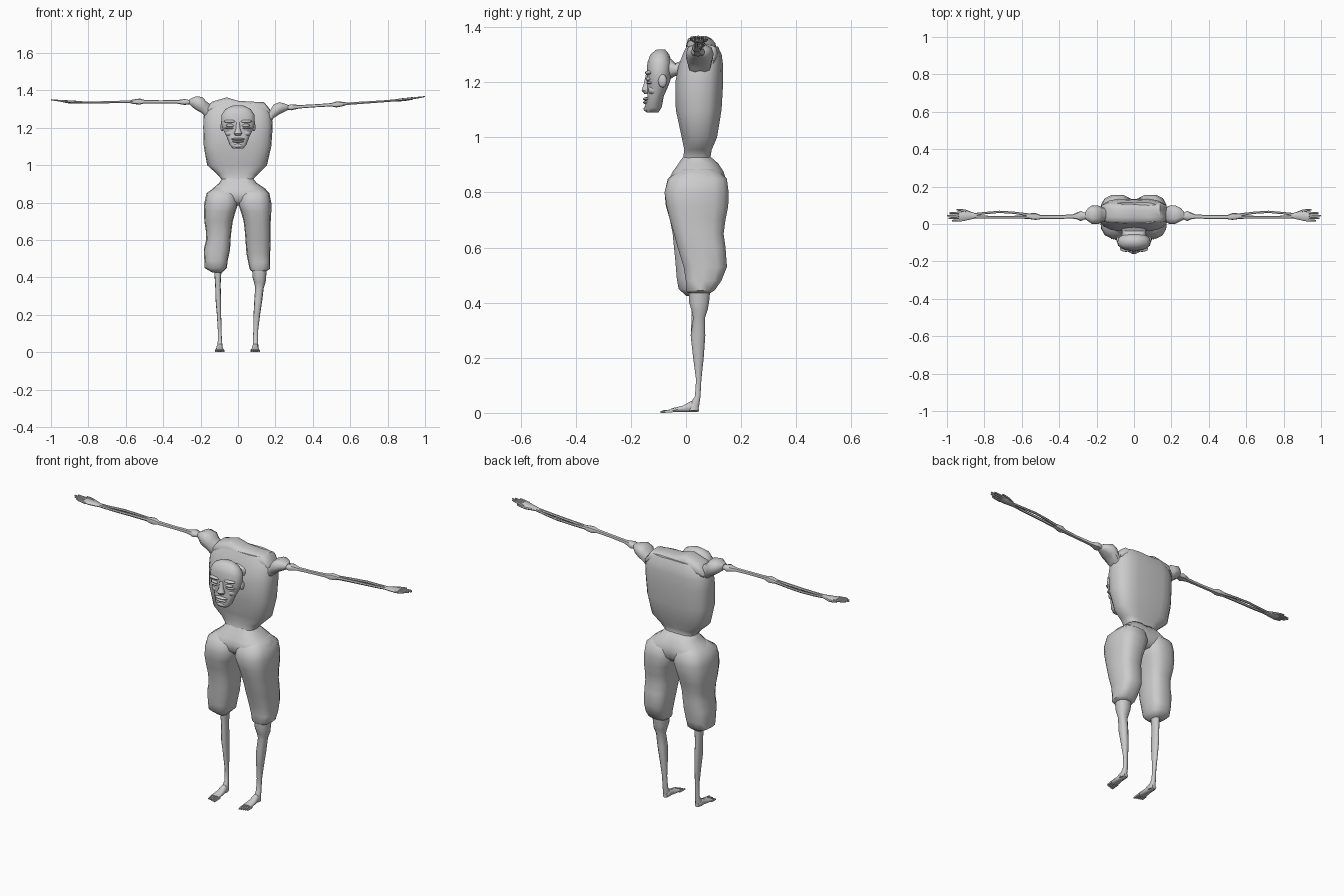
import bpy, bmesh, math
from mathutils import Matrix

grey = bpy.data.materials.new("plain grey")
grey.diffuse_color = (0.6, 0.6, 0.6, 1)


def finish(name, bm, angle=50):
    bmesh.ops.recalc_face_normals(bm, faces=bm.faces)
    me = bpy.data.meshes.new(name)
    bm.to_mesh(me)
    bm.free()
    ob = bpy.data.objects.new(name, me)
    bpy.context.collection.objects.link(ob)
    me.materials.append(grey)
    bpy.ops.object.select_all(action='DESELECT')
    ob.select_set(True)
    bpy.context.view_layer.objects.active = ob
    bpy.ops.object.shade_smooth_by_angle(angle=math.radians(angle))
    return ob


def loft(name, rings, axis='z', n=14, e=0.8, groove=0.0):
    """Rounded-box rings (t, u0, u1, v0, v1) stacked along an axis."""
    bm = bmesh.new()
    loops = []
    for t, u0, u1, v0, v1 in rings:
        loop = []
        for i in range(n):
            a = 2 * math.pi * i / n
            c, s = math.cos(a), math.sin(a)
            pu = math.copysign(abs(c) ** e, c)
            pv = math.copysign(abs(s) ** e, s)
            pv *= 1 - groove * max(0, 1 - abs(c) * 4)
            u = (u0 + u1) / 2 + (u1 - u0) / 2 * pu
            v = (v0 + v1) / 2 + (v1 - v0) / 2 * pv
            loop.append(bm.verts.new({'z': (u, v, t), 'x': (t, u, v), 'y': (u, t, v)}[axis]))
        loops.append(loop)
    for a, b in zip(loops, loops[1:]):
        for i in range(n):
            j = (i + 1) % n
            bm.faces.new((a[i], a[j], b[j], b[i]))
    bm.faces.new(loops[0])
    bm.faces.new(loops[-1])
    return finish(name, bm)


def blob(name, c, r):
    bm = bmesh.new()
    bmesh.ops.create_uvsphere(bm, u_segments=12, v_segments=8, radius=1,
                              matrix=Matrix.Translation(c) @ Matrix.Diagonal((*r, 1)))
    return finish(name, bm)


# Torso and hips
loft("torso", [
    (.89, -.09, .085, -.02, .11), (.925, -.088, .082, -.012, .09), (.955, -.115, .11, -.008, .095),
    (1.0, -.165, .155, -.018, .115), (1.1, -.183, .178, -.04, .132), (1.2, -.186, .185, -.042, .138),
    (1.26, -.185, .182, -.03, .138), (1.30, -.17, .17, -.015, .132), (1.33, -.14, .145, 0, .118)],
    n=20, e=.7, groove=.08)
loft("shoulder_ridge", [
    (-.175, .02, .10, 1.27, 1.30), (-.14, .005, .115, 1.27, 1.34), (-.06, 0, .11, 1.27, 1.363),
    (0, 0, .11, 1.27, 1.345), (.08, 0, .11, 1.27, 1.34), (.14, .005, .115, 1.27, 1.337),
    (.175, .02, .10, 1.26, 1.29)], 'x', e=.7)
loft("hips", [
    (.93, -.085, .08, -.012, .09), (.905, -.1, .1, -.03, .12), (.875, -.135, .145, -.052, .14),
    (.85, -.165, .168, -.065, .148), (.81, -.172, .172, -.06, .148), (.785, -.14, .14, -.03, .12)],
    n=20, e=.75, groove=.15)

# Baggy thighs, each with its own drape
loft("left_thigh", [
    (.885, -.12, -.03, -.02, .11), (.85, -.168, -.008, -.068, .15), (.80, -.18, .003, -.08, .157),
    (.75, -.182, -.014, -.075, .153), (.70, -.18, -.028, -.06, .142), (.65, -.172, -.035, -.05, .128),
    (.60, -.17, -.04, -.045, .125), (.55, -.183, -.042, -.04, .12), (.49, -.18, -.055, -.035, .115),
    (.45, -.178, -.06, -.028, .105), (.425, -.135, -.085, 0, .07)], e=.7)
loft("right_thigh", [
    (.885, .03, .13, -.02, .11), (.85, .008, .168, -.066, .15), (.80, -.002, .178, -.08, .157),
    (.75, .016, .178, -.072, .155), (.70, .03, .175, -.06, .145), (.65, .036, .175, -.045, .138),
    (.60, .04, .175, -.032, .145), (.53, .045, .172, -.01, .15), (.48, .055, .172, -.002, .13),
    (.445, .062, .17, 0, .105), (.435, .07, .155, .005, .09)], e=.7)

# Lower legs
loft("left_shin", [
    (.44, -.128, -.088, .015, .07), (.36, -.122, -.093, .02, .068), (.28, -.12, -.09, .016, .07),
    (.20, -.113, -.09, .025, .065), (.12, -.108, -.088, .036, .056), (.06, -.108, -.086, .032, .053),
    (.03, -.112, -.082, .012, .049), (.008, -.114, -.08, .005, .046)], n=10)
loft("right_shin", [
    (.45, .075, .155, .01, .09), (.40, .078, .15, .01, .085), (.375, .085, .148, .018, .08),
    (.345, .092, .138, .025, .07), (.28, .087, .13, .016, .071), (.20, .083, .118, .025, .065),
    (.12, .082, .108, .036, .056), (.06, .08, .107, .032, .053),
    (.03, .079, .109, .012, .049), (.008, .077, .111, .005, .046)], n=10)

# Feet with toes
for side, cx in (("left", -.098), ("right", .092)):
    loft(side + "_foot", [
        (.047, cx - .013, cx + .013, .004, .025), (.02, cx - .017, cx + .017, .002, .045),
        (-.01, cx - .02, cx + .02, .003, .027), (-.055, cx - .026, cx + .026, .002, .016)],
        'y', n=10)
    for k in range(5):
        x = cx + (k - 2) * .0105
        tip = -.092 + .003 * (k if cx > 0 else 4 - k)
        loft(f"{side}_toe_{k + 1}", [(-.045, x - .005, x + .005, .002, .014),
                                    (tip + .01, x - .005, x + .005, 0, .01),
                                    (tip, x - .003, x + .003, 0, .007)], 'y', n=6)


def arm(side, s, shoulder, line):
    """Shoulder knob, upper arm, paired forearm bones and hand on the s side."""
    def z_at(x):
        for (xa, za), (xb, zb) in zip(line, line[1:]):
            if x <= xb:
                return za + (zb - za) * (x - xa) / (xb - xa)
        return line[-1][1]

    def strand(name, pts, n=8):
        # pts: distance out, y, half width, half height, sampled along the arm line
        loft(f"{side}_{name}", [(s * x, y - a, y + a, z_at(x) - b, z_at(x) + b)
                                for x, y, a, b in pts], 'x', n=n)
    loft(side + "_shoulder", [(s * x, y0, y1, z0, z1) for x, y0, y1, z0, z1 in shoulder],
         'x', n=10, e=.75)
    strand("upper_arm", [(.23, .045, .02, .015), (.265, .043, .018, .012), (.285, .043, .027, .016),
                         (.305, .043, .018, .013), (.33, .04, .011, .009), (.42, .037, .010, .008),
                         (.50, .037, .011, .009), (.525, .04, .018, .016), (.545, .041, .017, .014),
                         (.575, .043, .012, .009)])
    strand("forearm_bone_front", [(.55, .036, .009, .008), (.65, .037, .007, .007),
                                  (.78, .037, .007, .006), (.88, .04, .011, .006)], 6)
    strand("forearm_bone_back", [(.55, .047, .008, .008), (.64, .060, .006, .006),
                                 (.72, .065, .006, .006), (.80, .058, .006, .006),
                                 (.88, .047, .009, .006)], 6)
    strand("palm", [(.84, .043, .012, .006), (.875, .045, .021, .008), (.905, .043, .026, .008),
                    (.935, .04, .026, .007)])
    for k, tip in enumerate((.972, .992, 1.0, .99)):
        y = .02 + k * .0135
        strand(f"finger_{k + 1}", [(.92, y, .006, .006), (.96, y - .001, .0055, .005),
                                   (tip, y - .002, .0035, .003)], 6)
    strand("thumb", [(.86, .054, .007, .006), (.90, .07, .007, .006),
                     (.93, .075, .006, .005), (.95, .076, .004, .003)], 6)


arm("left", -1, [(.14, .02, .09, 1.24, 1.32), (.172, .01, .09, 1.25, 1.345),
                 (.19, .0, .098, 1.275, 1.366), (.225, .0, .10, 1.295, 1.37),
                 (.245, .015, .085, 1.31, 1.36), (.26, .025, .065, 1.325, 1.352)],
    [(.2, 1.335), (.29, 1.338), (.53, 1.34), (.8, 1.335), (.9, 1.338), (1.0, 1.35)])
arm("right", 1, [(.14, .02, .09, 1.21, 1.28), (.172, .01, .09, 1.225, 1.295),
                 (.19, .0, .098, 1.25, 1.325), (.22, .0, .10, 1.27, 1.338),
                 (.25, .015, .085, 1.285, 1.33), (.268, .025, .065, 1.295, 1.322)],
    [(.2, 1.302), (.29, 1.31), (.53, 1.325), (.8, 1.343), (.9, 1.352), (1.0, 1.367)])

# Neck reaching forward and the hanging head
loft("neck", [(-.095, -.055, .055, 1.2, 1.295), (-.06, -.066, .066, 1.21, 1.29),
              (-.038, -.063, .063, 1.222, 1.27), (-.012, -.072, .072, 1.215, 1.28),
              (.03, -.095, .095, 1.18, 1.33)], 'y')
loft("head", [(1.09, -.028, .028, -.143, -.10), (1.108, -.045, .045, -.15, -.088),
              (1.15, -.06, .06, -.14, -.08), (1.19, -.08, .08, -.141, -.062),
              (1.225, -.09, .09, -.143, -.05), (1.27, -.088, .088, -.141, -.05),
              (1.30, -.068, .068, -.13, -.06), (1.318, -.03, .03, -.108, -.075)], n=18, e=.85)

# Facial features
loft("nose", [(1.228, -.01, .01, -.146, -.12), (1.19, -.013, .013, -.155, -.12),
              (1.17, -.022, .022, -.162, -.12), (1.158, -.015, .015, -.152, -.12)], n=10)
for side, s in (("left", -1), ("right", 1)):
    blob(side + "_brow", (s * .042, -.133, 1.234), (.034, .016, .009))
    blob(side + "_eye", (s * .04, -.132, 1.212), (.024, .015, .009))
    blob(side + "_lower_lid", (s * .042, -.128, 1.198), (.03, .016, .006))
    blob(side + "_cheek", (s * .045, -.118, 1.172), (.024, .02, .018))
    blob(side + "_ear", (s * .085, -.085, 1.205), (.009, .016, .024))
blob("upper_lip", (0, -.142, 1.139), (.036, .014, .007))
blob("lower_lip", (0, -.142, 1.126), (.03, .014, .007))
blob("chin", (0, -.138, 1.104), (.028, .016, .013))
